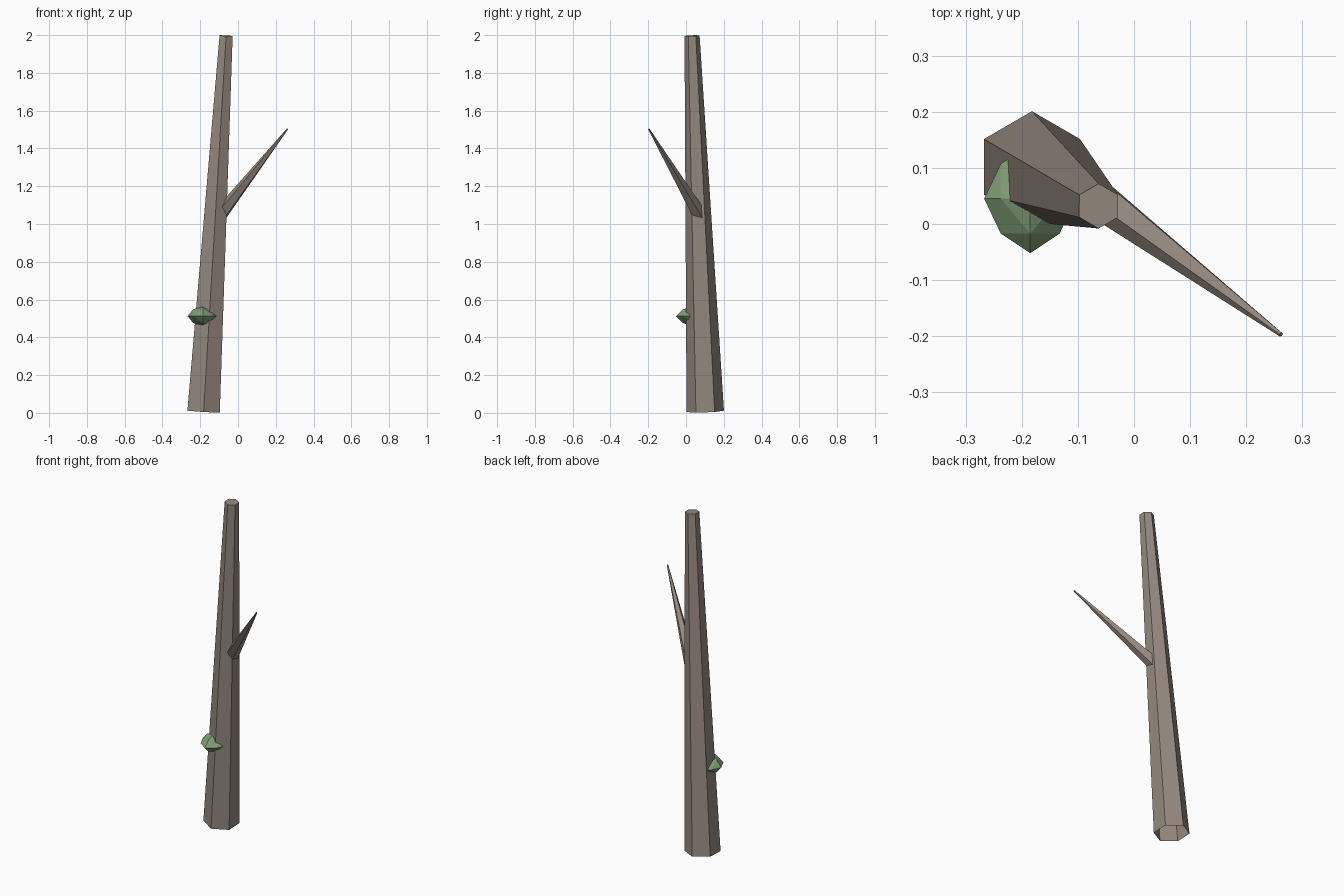
import bpy, bmesh, math
from mathutils import Vector

if "Cube" in bpy.data.objects:
    bpy.data.objects.remove(bpy.data.objects["Cube"])

def material(name, color):
    m = bpy.data.materials.new(name)
    m.diffuse_color = (*color, 1)
    m.use_nodes = True
    m.node_tree.nodes["Principled BSDF"].inputs["Base Color"].default_value = m.diffuse_color
    return m

bark = material("bark", (0.30, 0.25, 0.21))
moss = material("moss", (0.22, 0.34, 0.18))

def finish(name, bm, mat):
    bmesh.ops.recalc_face_normals(bm, faces=bm.faces)
    me = bpy.data.meshes.new(name)
    bm.to_mesh(me)
    bm.free()
    me.materials.append(mat)
    ob = bpy.data.objects.new(name, me)
    bpy.context.collection.objects.link(ob)

def tapered(name, start, end, r0, r1, sides, turn=0.0):
    """Tapered prism, open at its start and capped at its end."""
    a, b = Vector(start), Vector(end)
    rot = Vector((0, 0, 1)).rotation_difference(b - a)
    bm = bmesh.new()
    rings = []
    for c, r in ((a, r0), (b, r1)):
        rings.append([bm.verts.new(c + rot @ Vector((
            r * math.cos(turn + math.tau * i / sides),
            r * math.sin(turn + math.tau * i / sides), 0))) for i in range(sides)])
    for i in range(sides):
        j = (i + 1) % sides
        bm.faces.new((rings[0][i], rings[0][j], rings[1][j], rings[1][i]))
    bm.faces.new(rings[1])
    finish(name, bm, bark)

# Leaning trunk and its bare branch
tapered("trunk", (-0.182, 0.102, 0.008), (-0.063, 0.032, 1.997), 0.099, 0.04, 6, math.pi / 6)
tapered("branch", (-0.12, 0.09, 1.015), (0.262, -0.197, 1.503), 0.042, 0.004, 5, math.pi / 2)

# Spiky leaf tuft: octahedron split once, with its edge midpoints pulled in
bm = bmesh.new()
center = Vector((-0.185, 0.045, 0.512))
size = Vector((0.082, 0.097, 0.056))
cache = {}
def vert(d):
    key = tuple(d)
    if key not in cache:
        k = 1.0 if sum(map(abs, key)) == 1 else 0.64
        cache[key] = bm.verts.new(center + Vector(key) * size * k)
    return cache[key]
for sx in (-1, 1):
    for sy in (-1, 1):
        for sz in (-1, 1):
            c = [(sx, 0, 0), (0, sy, 0), (0, 0, sz)]
            m = [(sx, sy, 0), (0, sy, sz), (sx, 0, sz)]
            for tri in ((c[0], m[0], m[2]), (c[1], m[1], m[0]), (c[2], m[2], m[1]), m):
                bm.faces.new([vert(p) for p in tri])
finish("leaf_tuft", bm, moss)
